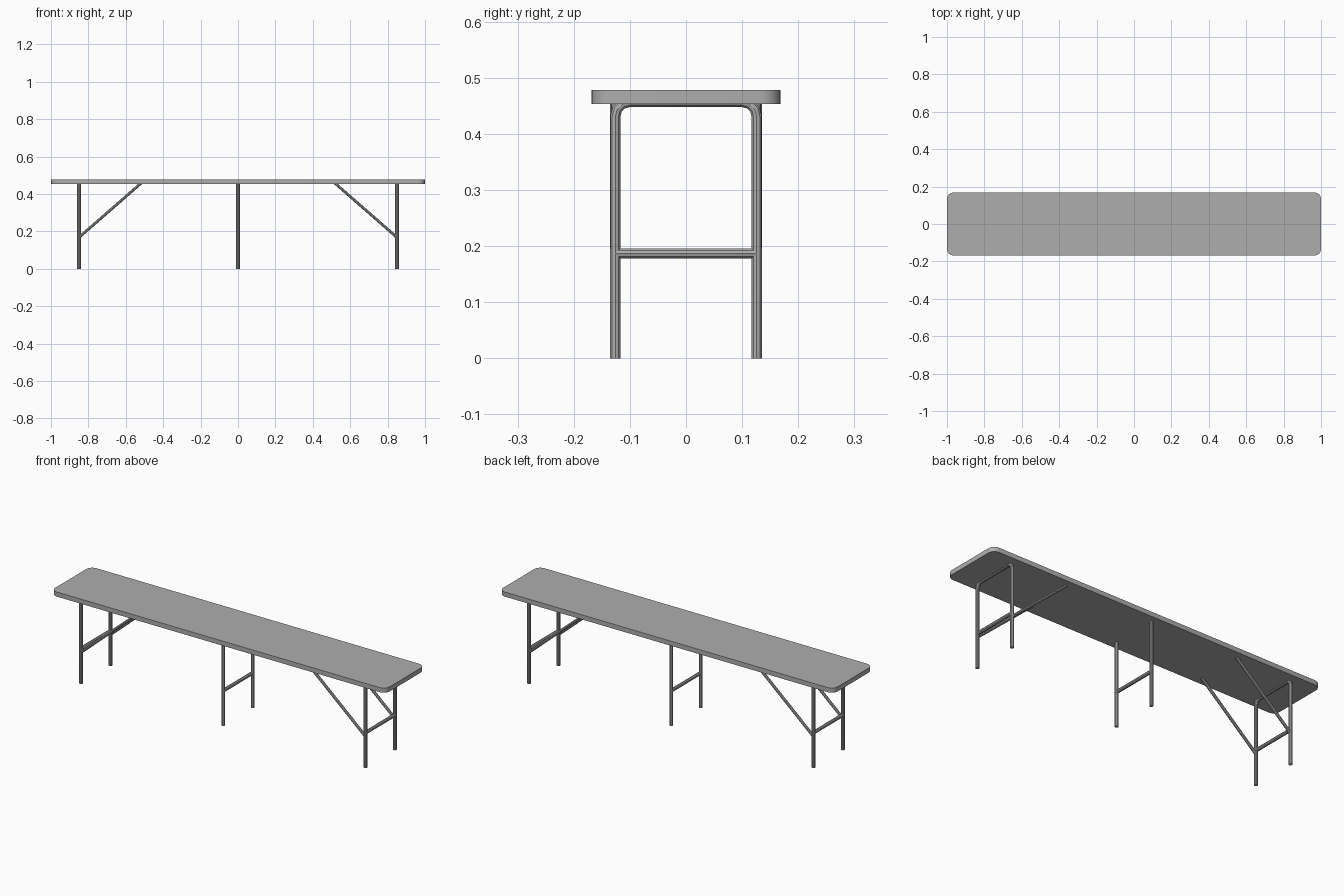
import bpy, bmesh, math
from mathutils import Vector

cube = bpy.data.objects.get("Cube")
if cube:
    bpy.data.objects.remove(cube, do_unlink=True)

grey = bpy.data.materials.new("plain_grey")
grey.use_nodes = True
grey.diffuse_color = (0.42, 0.42, 0.42, 1)
grey.node_tree.nodes["Principled BSDF"].inputs["Base Color"].default_value = grey.diffuse_color

LEG_Y = 0.126      # half spacing of the legs
LEG_X = 0.85       # position of the end frames
TOP_Z = 0.453      # underside of the seat
TUBE_R = 0.0095


def finish(obj, angle=35):
    obj.data.materials.clear()
    obj.data.materials.append(grey)
    bpy.ops.object.select_all(action='DESELECT')
    obj.select_set(True)
    bpy.context.view_layer.objects.active = obj
    bpy.ops.object.shade_smooth_by_angle(angle=math.radians(angle))


def tube(name, points, radius=TUBE_R):
    """Round capped tube along a path, as a mesh."""
    curve = bpy.data.curves.new(name, 'CURVE')
    curve.dimensions = '3D'
    curve.bevel_depth = radius
    curve.bevel_resolution = 3
    curve.use_fill_caps = True
    spline = curve.splines.new('POLY')
    spline.points.add(len(points) - 1)
    for p, co in zip(spline.points, points):
        p.co = (*co, 1)
    obj = bpy.data.objects.new(name, curve)
    bpy.context.collection.objects.link(obj)
    bpy.ops.object.select_all(action='DESELECT')
    obj.select_set(True)
    bpy.context.view_layer.objects.active = obj
    bpy.ops.object.convert(target='MESH')
    finish(bpy.context.view_layer.objects.active)


def seat_board():
    """Board with rounded corners in plan and crisp rims."""
    bm = bmesh.new()
    bmesh.ops.create_cube(bm, size=1)
    bmesh.ops.scale(bm, vec=(2, 0.337, 0.025), verts=bm.verts)
    bmesh.ops.translate(bm, vec=(0, 0, TOP_Z + 0.0125), verts=bm.verts)
    corners = [e for e in bm.edges
               if abs(e.verts[0].co.z - e.verts[1].co.z) > 0.01]
    bmesh.ops.bevel(bm, geom=corners, offset=0.036, segments=6,
                    profile=0.5, affect='EDGES')
    mesh = bpy.data.meshes.new("seat_board")
    bm.to_mesh(mesh)
    bm.free()
    obj = bpy.data.objects.new("seat_board", mesh)
    bpy.context.collection.objects.link(obj)
    finish(obj)


def hoop(x):
    """Inverted U path with bent corners, just under the board."""
    bend, z = 0.026, TOP_Z + 0.004
    side = []
    for i in range(4):
        a = math.radians(30 * i)
        side.append((LEG_Y - bend + bend * math.cos(a), z - bend + bend * math.sin(a)))
    half = [(LEG_Y, 0)] + side
    return ([Vector((x, -y, h)) for y, h in half]
            + [Vector((x, y, h)) for y, h in reversed(half)])


seat_board()

# End frames with crossbars and diagonal braces
for end, s in (("left", 1), ("right", -1)):
    x = s * LEG_X
    tube(end + "_leg_frame", hoop(x))
    tube(end + "_crossbar", [(x, -LEG_Y, 0.187), (x, LEG_Y, 0.187)])
    for side, t in (("front", -1), ("back", 1)):
        tube(f"{end}_{side}_brace",
             [(x, t * LEG_Y, 0.168), (s * 0.518, t * LEG_Y, TOP_Z + 0.005)], 0.0078)

# Middle legs
for side, t in (("front", -1), ("back", 1)):
    tube(f"middle_{side}_leg", [(0, t * LEG_Y, 0), (0, t * LEG_Y, TOP_Z + 0.005)])
tube("middle_crossbar", [(0, -LEG_Y, 0.187), (0, LEG_Y, 0.187)])
